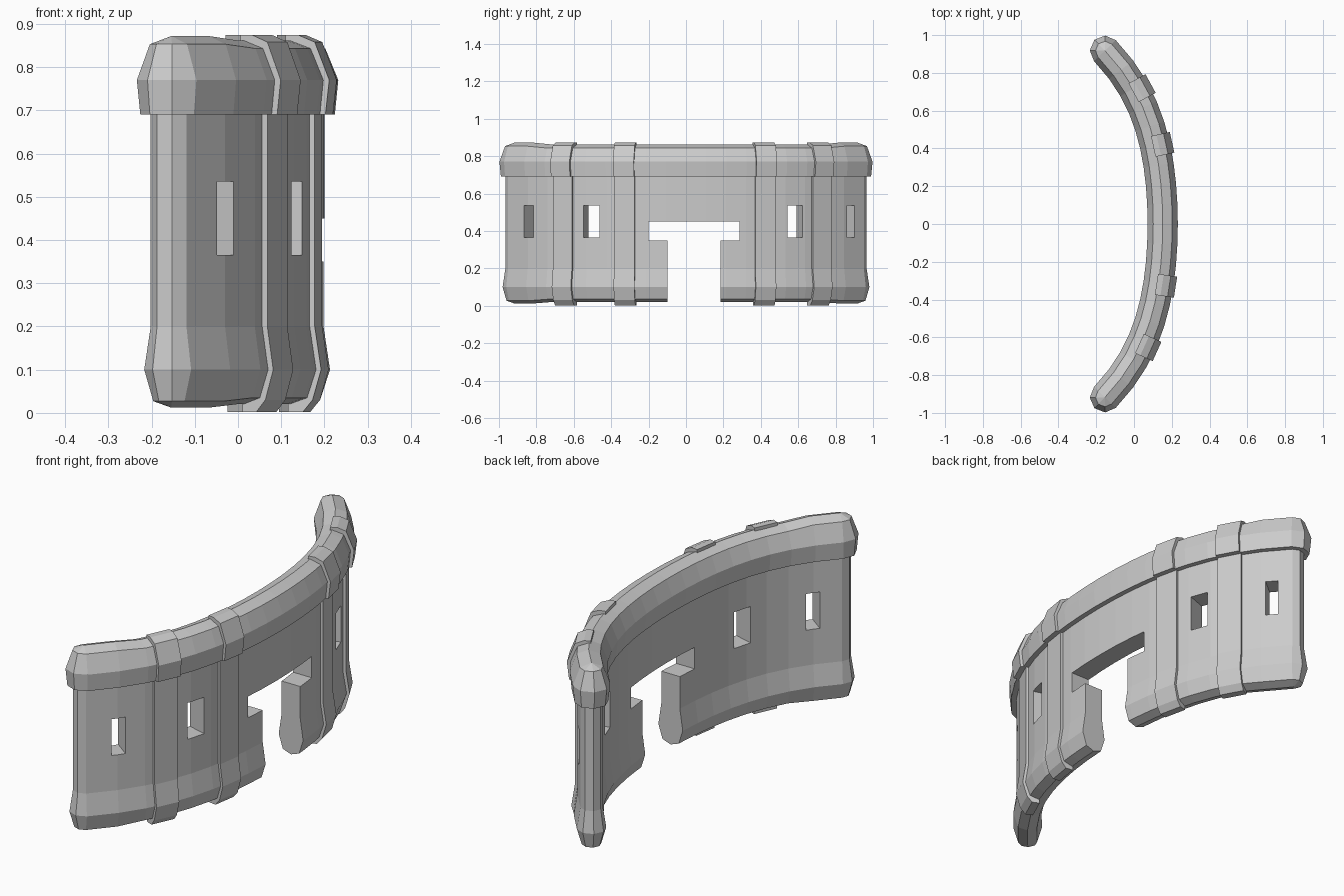
import bpy, bmesh
from math import cos, sin, pi, radians
from mathutils import Vector, Matrix

if "Cube" in bpy.data.objects:
    bpy.data.objects.remove(bpy.data.objects["Cube"])

RIM = 0.08      # half width of the rim
Y_END = 0.973   # where the outer curve stops


def frame(y):
    """Centre-line point, outward normal and tangent for outer-curve position y."""
    x = 0.232 - 0.2 * y**2 - 0.155 * y**4
    n = Vector((1, 0.4 * y + 0.62 * y**3, 0)).normalized()
    return Vector((x, y, 0)) - n * RIM, n, Vector((-n.y, n.x, 0))


def finish(name, bm):
    bmesh.ops.recalc_face_normals(bm, faces=bm.faces)
    me = bpy.data.meshes.new(name)
    bm.to_mesh(me)
    bm.free()
    ob = bpy.data.objects.new(name, me)
    bpy.context.collection.objects.link(ob)
    return ob


# Plan outline: outer curve, faceted round end, inner curve, other end
STEPS = 18
stations = [-Y_END + 2 * Y_END * i / STEPS for i in range(STEPS + 1)]


def outline(w):
    pts = []
    for y in stations:
        p, n, t = frame(y)
        pts.append((p + n * w, abs(y) > 0.85))
    p, n, t = frame(Y_END)
    for a in (45, 90, 135):
        pts.append((p + w * (n * cos(radians(a)) + t * sin(radians(a))), True))
    for y in reversed(stations):
        p, n, t = frame(y)
        pts.append((p - n * w, abs(y) > 0.85))
    p, n, t = frame(-Y_END)
    for a in (135, 90, 45):
        pts.append((p + w * (n * cos(radians(a)) - t * sin(radians(a))), True))
    return pts


# Curved wall: stacked rings (half width, height) with flared base and rim
LEVELS = [(0, 0.02), (0.042, 0.035), (0.063, 0.10), (0.048, 0.20), (0.048, 0.69),
          (0.072, 0.69), (RIM, 0.77), (0.05, 0.843), (0, 0.862)]
bm = bmesh.new()
rings = []
for w, z in LEVELS:
    lift = 0.01 if z > 0.8 else -0.008 if z < 0.05 else 0
    rings.append([bm.verts.new((p.x, p.y, z + lift * end)) for p, end in outline(w)])
for lo, hi in zip(rings, rings[1:]):
    for i in range(len(lo)):
        j = (i + 1) % len(lo)
        bm.faces.new((lo[i], lo[j], hi[j], hi[i]))
bmesh.ops.remove_doubles(bm, verts=bm.verts, dist=0.0005)
wall = finish("curved_wall", bm)


# Openings
def cut_box(centre, size, angle_normal=Vector((1, 0, 0))):
    n = angle_normal
    rot = Matrix.Rotation(Vector((1, 0)).angle_signed(Vector((n.x, n.y))) * -1, 4, 'Z')
    bm = bmesh.new()
    bmesh.ops.create_cube(bm, size=1, matrix=Matrix.Translation(centre) @ rot
                          @ Matrix.Diagonal((*size, 1)))
    cutter = finish("opening_cutter", bm)
    cutter.hide_render = True
    mod = wall.modifiers.new("opening", 'BOOLEAN')
    mod.operation, mod.solver, mod.object = 'DIFFERENCE', 'EXACT', cutter
    bpy.context.view_layer.objects.active = wall
    bpy.ops.object.modifier_apply(modifier=mod.name)
    bpy.data.objects.remove(cutter)


# Stepped doorway
cut_box(Vector((0.15, 0.0425, 0.15)), (0.5, 0.285, 0.43))
cut_box(Vector((0.15, 0.0425, 0.40)), (0.5, 0.485, 0.10))
# Window slits
for y, width in ((-0.862, 0.063), (-0.515, 0.09), (0.595, 0.085), (0.902, 0.055)):
    p, n, t = frame(y)
    cut_box(p + Vector((0, 0, 0.45)), (0.3, width, 0.17), n)

# Buttress bands wrapping the outer face from ridge to foot
BAND = [(-0.005, 0.002), (0.03, 0.002), (0.053, 0.03), (0.073, 0.10), (0.058, 0.20),
        (0.058, 0.69), (0.083, 0.69), (0.092, 0.77), (0.058, 0.858), (0.02, 0.874),
        (-0.01, 0.874)]
for k, y in enumerate((-0.67, -0.333, 0.43, 0.738)):
    p, n, t = frame(y)
    bm = bmesh.new()
    sides = [[bm.verts.new(p + n * d + t * s + Vector((0, 0, z))) for d, z in BAND]
             for s in (-0.056, 0.056)]
    for i in range(len(BAND)):
        j = (i + 1) % len(BAND)
        bm.faces.new((sides[0][i], sides[0][j], sides[1][j], sides[1][i]))
    for s in sides:
        bm.faces.new(s)
    finish(f"buttress_band_{k + 1}", bm)
